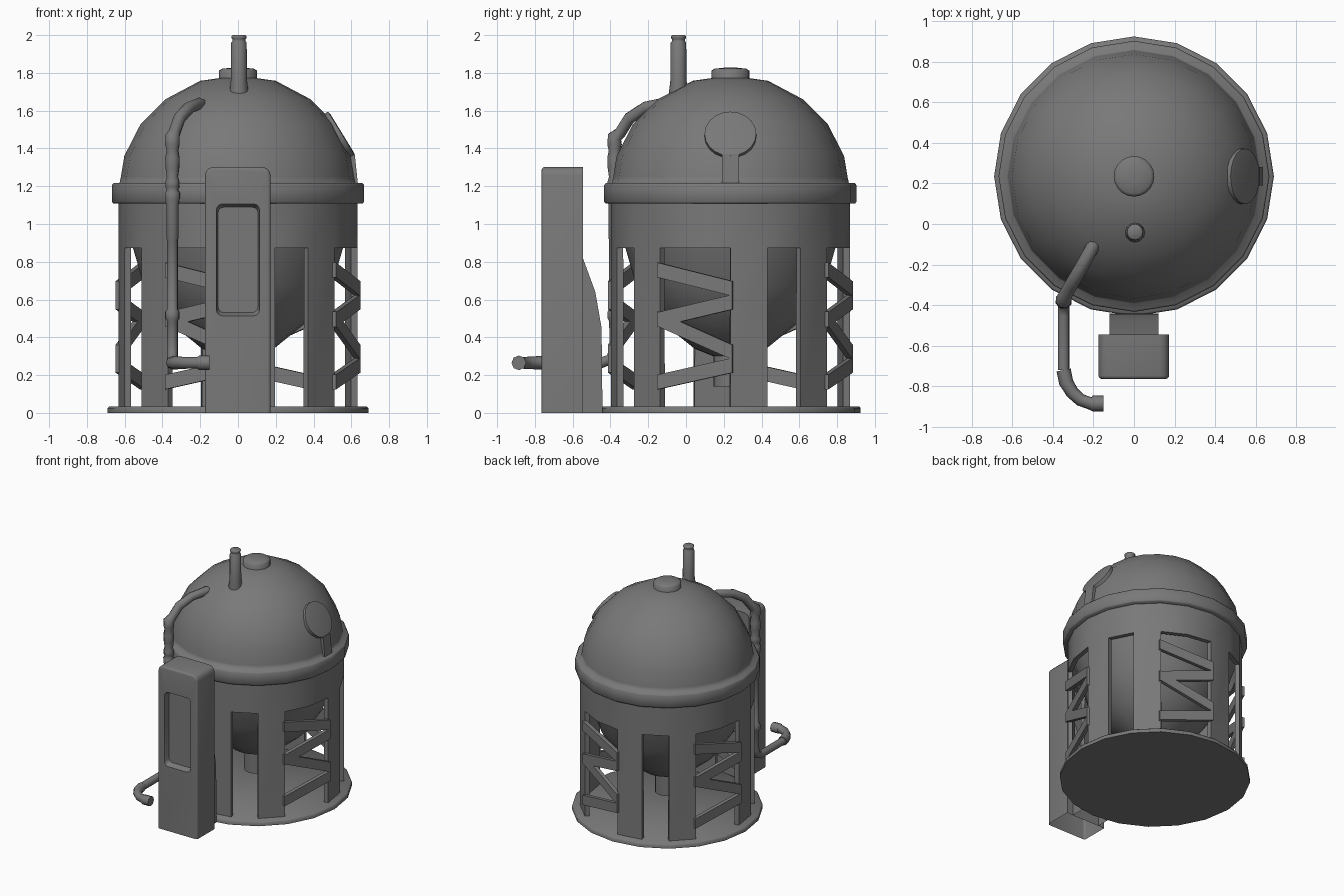
import bpy, bmesh
from math import sin, cos, pi, radians
from mathutils import Vector, Matrix

if "Cube" in bpy.data.objects:
    bpy.data.objects.remove(bpy.data.objects["Cube"])

CY = 0.235          # tank axis in y
STEP = radians(18)  # 20-sided tank

GREY = bpy.data.materials.new("dark_grey")
GREY.diffuse_color = (.19, .19, .19, 1)
GREY.use_nodes = True
GREY.node_tree.nodes["Principled BSDF"].inputs["Base Color"].default_value = GREY.diffuse_color


def activate(ob):
    bpy.ops.object.select_all(action='DESELECT')
    ob.select_set(True)
    bpy.context.view_layer.objects.active = ob


def smooth(ob, angle=35):
    activate(ob)
    if not ob.data.materials:
        ob.data.materials.append(GREY)
    bpy.ops.object.shade_smooth_by_angle(angle=radians(angle))


def link(name, bm, angle=35, thickness=0):
    me = bpy.data.meshes.new(name)
    bm.to_mesh(me)
    bm.free()
    ob = bpy.data.objects.new(name, me)
    bpy.context.collection.objects.link(ob)
    if thickness:
        activate(ob)
        m = ob.modifiers.new("thickness", 'SOLIDIFY')
        m.thickness = thickness
        m.offset = -1
        bpy.ops.object.modifier_apply(modifier=m.name)
    smooth(ob, angle)
    return ob


def finish(name, bm, angle=35):
    bmesh.ops.recalc_face_normals(bm, faces=bm.faces)
    return link(name, bm, angle)


def lathe(name, profile, n=20, cx=0, cy=CY, angle=35, caps=(0, -1)):
    """Revolve (radius, z) points and cap the chosen ends."""
    bm = bmesh.new()
    rings = [[bm.verts.new((cx + r * cos(2 * pi * i / n), cy + r * sin(2 * pi * i / n), z))
              for i in range(n)] for r, z in profile]
    for a, b in zip(rings, rings[1:]):
        for i in range(n):
            j = (i + 1) % n
            bm.faces.new((a[i], a[j], b[j], b[i]))
    for c in caps:
        bm.faces.new(rings[c] if c == -1 else rings[c][::-1])
    return finish(name, bm, angle)


def polar(r, k, z):
    return (r * cos(k * STEP), CY + r * sin(k * STEP), z)


def pipe(name, pts, depth):
    """Round tube through (x, y, z, radius factor) points."""
    cu = bpy.data.curves.new(name, 'CURVE')
    cu.dimensions = '3D'
    cu.bevel_depth = depth
    cu.bevel_resolution = 2
    cu.use_fill_caps = True
    sp = cu.splines.new('POLY')
    sp.points.add(len(pts) - 1)
    for p, (x, y, z, r) in zip(sp.points, pts):
        p.co = (x, y, z, 1)
        p.radius = r
    ob = bpy.data.objects.new(name, cu)
    bpy.context.collection.objects.link(ob)
    activate(ob)
    bpy.ops.object.convert(target='MESH')
    smooth(bpy.context.view_layer.objects.active, 60)


def prism(name, pts, vec):
    bm = bmesh.new()
    f = bm.faces.new([bm.verts.new(p) for p in pts])
    g = bmesh.ops.extrude_face_region(bm, geom=[f])['geom']
    bmesh.ops.translate(bm, vec=vec, verts=[v for v in g if isinstance(v, bmesh.types.BMVert)])
    return finish(name, bm)


def box(lo, hi):
    bm = bmesh.new()
    bmesh.ops.create_cube(bm, size=1)
    for v in bm.verts:
        v.co = [(a + b) / 2 + c * (b - a) for a, b, c in zip(lo, hi, v.co)]
    return bm


def bevel(bm, test, offset):
    """Round the edges whose two end points pass the test."""
    edges = [e for e in bm.edges if test(*(v.co for v in e.verts))]
    bmesh.ops.bevel(bm, geom=edges, offset=offset, segments=3, profile=.5, affect='EDGES')


def drop_bottom(ob):
    """Leave the part open where it stands on the ground."""
    bm = bmesh.new()
    bm.from_mesh(ob.data)
    low = [f for f in bm.faces if all(v.co.z < .001 for v in f.verts)]
    bmesh.ops.delete(bm, geom=low, context='FACES')
    bm.to_mesh(ob.data)
    bm.free()


# round tank parts; dome and rim are one softly shaded shell
lathe("base_plate", [(.69, 0), (.69, .025), (.68, .035)], angle=60)
lathe("dome_and_rim", [(.60, 1.108), (.66, 1.108), (.668, 1.118), (.668, 1.205), (.66, 1.216),
                       (.627, 1.218), (.62, 1.25), (.602, 1.36), (.515, 1.53), (.385, 1.66),
                       (.2, 1.758), (.08, 1.775)], angle=88, caps=(-1,))
lathe("dome_cap", [(.1, 1.74), (.1, 1.812), (.085, 1.822), (.03, 1.828)], angle=60, caps=(-1,))
bowl = [(.09, .14), (.09, .3), (.19, .34), (.37, .485), (.5, .68), (.555, .87), (.6, 1.0), (.6, 1.1)]
lathe("bowl", bowl, angle=60, caps=(0,))

# skirt wall with eight legs hanging from it
bm = bmesh.new()
levels = [[bm.verts.new(polar(.632, k, z)) for k in range(20)] for z in (.02, .872, 1.12)]
for k in range(20):
    j = (k + 1) % 20
    for row in (0, 1):
        if row == 1 or k % 5 in (0, 2):
            a, b = levels[row], levels[row + 1]
            bm.faces.new((a[k], a[j], b[j], b[k]))
for v in [v for v in bm.verts if not v.link_faces]:
    bm.verts.remove(v)
link("wall_and_legs", bm, 35, .035)

# straight zigzag braces in the four wide openings
bm = bmesh.new()
zig = [(.755, .66), (.495, .585), (.495, .325), (.165, .25)]
for q in range(4):
    for za, zb in zig:
        a, b = [[bm.verts.new(polar(.648, q * 5 + 3 + 2 * t, za + (zb - za) * t + d))
                 for d in (-.039, .039)] for t in (-.02, 1.02)]
        bm.faces.new((a[0], b[0], b[1], a[1]))
link("leg_braces", bm, 35, .03)

# chimney on the dome
lathe("chimney", [(.05, 1.66), (.05, 1.7), (.043, 1.76), (.041, 1.96), (.035, 1.968), (.035, 1.978),
                  (.04, 1.985), (.04, 1.995), (.034, 2.0)], n=12, cx=.005, cy=-.04, angle=60, caps=(-1,))

# tilted round hatch on the right of the dome, with a soft edge and its strut
axis = Vector((.853, 0, .523))
bm = bmesh.new()
bmesh.ops.create_cone(bm, cap_ends=True, segments=20, radius1=.137, radius2=.137, depth=.06,
                      matrix=Matrix.Translation(Vector((.548, CY, 1.478)) - axis * .03)
                      @ axis.to_track_quat('Z', 'Y').to_matrix().to_4x4())
bm.normal_update()
top = [f for f in bm.faces if f.normal.dot(axis) > .9]
bmesh.ops.inset_region(bm, faces=top, thickness=.02, depth=.004)
finish("round_hatch", bm, 40)
prism("hatch_strut", [(.57, CY - .045, 1.2), (.636, CY - .045, 1.2), (.618, CY - .045, 1.37),
                      (.55, CY - .045, 1.4)], (0, .09, 0))

# front cabinet: rounded top and softened front corners
bm = box((-.175, -.764, 0), (.173, -.545, 1.302))
bevel(bm, lambda a, b: abs(a.y - b.y) > .1 and a.z > 1, .045)
bevel(bm, lambda a, b: max(a.y, b.y) < -.7 and max(a.z, b.z) > .1, .016)
cabinet = finish("cabinet", bm)

# recessed panel in the cabinet front, with sloping sides
bm = box((-.122, -.80, .50), (.122, -.72, 1.12))
for v in bm.verts:
    if v.co.y > -.75:
        v.co.x *= .87
        v.co.z = .81 + (v.co.z - .81) * .9
bevel(bm, lambda a, b: abs(a.y - b.y) > .05, .03)
cutter = finish("panel_cutter", bm)
cutter.hide_render = True
m = cabinet.modifiers.new("recess", 'BOOLEAN')
m.operation = 'DIFFERENCE'
m.solver = 'EXACT'
m.object = cutter
activate(cabinet)
bpy.ops.object.modifier_apply(modifier=m.name)
bpy.data.objects.remove(cutter)
smooth(cabinet, 60)
drop_bottom(cabinet)

# sloping back of the cabinet that meets the tank
back = [(-.546, 0), (-.442, 0), (-.447, .45), (-.48, .64), (-.546, .82)]
drop_bottom(prism("cabinet_back", [(-.12, y, z) for y, z in back], (.24, 0, 0)))

# drain pipe: off the dome, down the side, forward and round to a nozzle
X, Y = -.347, -.378
collars = [(1.46, 1.35), (1.42, 1.35), (1.39, 1.1), (1.35, 1.35), (1.30, 1.3), (1.25, 1.05), (1.225, 1.3),
           (1.195, 1.3), (1.18, 1.05), (1.165, 1.4), (1.13, 1.35), (1.1, 1.15), (.925, 1.15), (.915, 1),
           (.55, 1), (.535, 1.3), (.5, 1.3), (.485, 1), (.34, 1)]
pipe("drain_pipe", [
    (-.18, -.06, 1.62, 1.1), (-.205, -.115, 1.637, 1.1), (-.26, -.215, 1.615, 1.1), (-.31, -.3, 1.56, 1.1),
    (-.338, -.35, 1.48, 1.1)] + [(X, Y, z, r) for z, r in collars] + [
    (X, Y - .02, .285, 1.0), (X, Y - .07, .265, 1.0), (X, -.72, .265, 1.0)], .03)
pipe("drain_nozzle", [
    (X, -.72, .265, 1.15), (-.335, -.78, .265, 1.15), (-.305, -.83, .265, 1.05), (-.265, -.867, .265, 1.0),
    (-.215, -.885, .265, 1.0), (-.205, -.885, .265, 1.25), (-.15, -.885, .265, 1.25)], .031)
